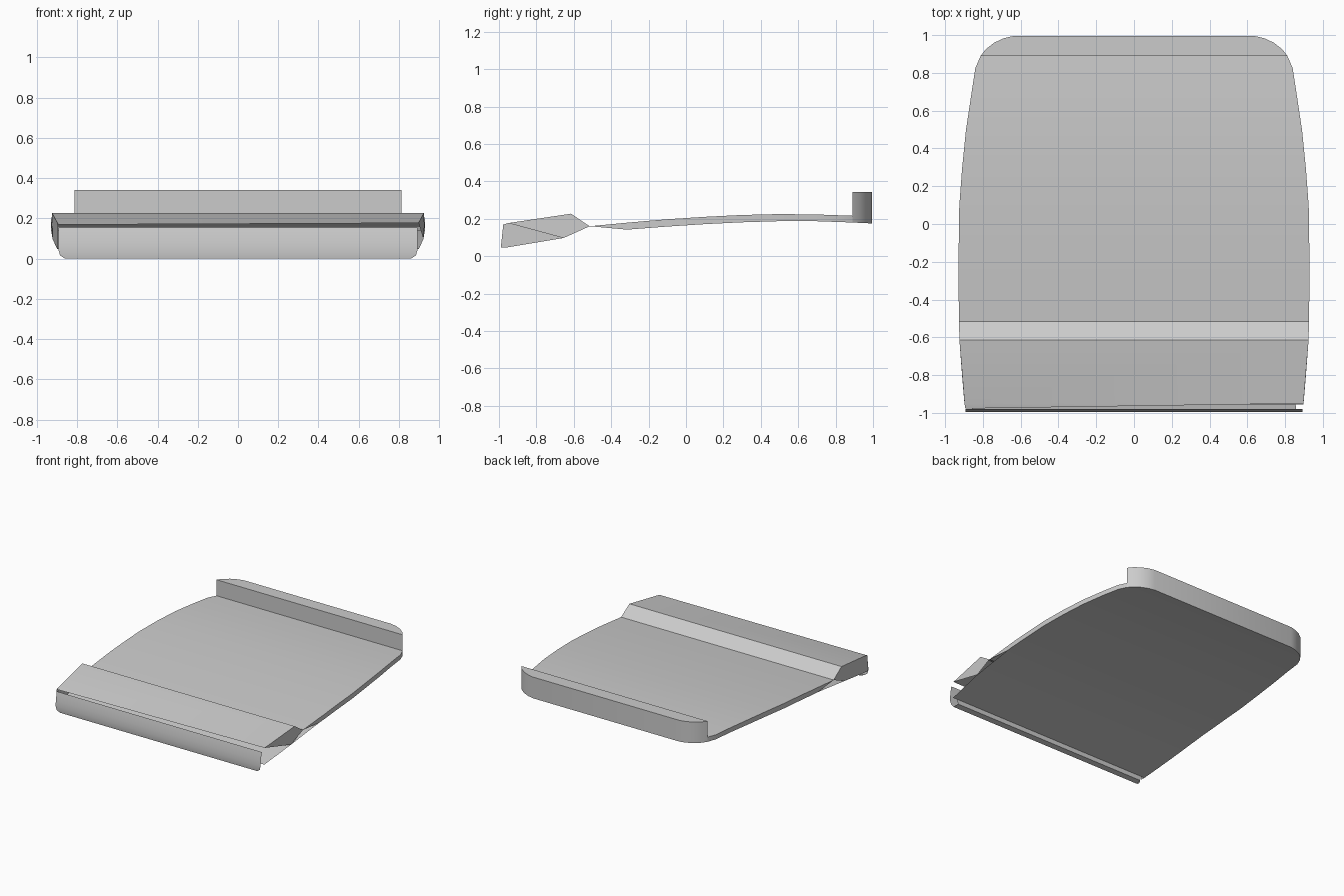
import bpy, bmesh, math

if "Cube" in bpy.data.objects:
    bpy.data.objects.remove(bpy.data.objects["Cube"])

# Outline half width and plate heights, as (y, value) curves
WIDTH = [(-1, .893), (-.8, .91), (-.6, .925), (-.25, .93), (.1, .925), (.3, .91), (.5, .89), (.7, .86),
         (.83, .84), (.895, .812), (.93, .785), (.965, .74), (.988, .69), (1, .64)]
TOP = [(-.51, .163), (-.3, .183), (-.1, .2), (.1, .213), (.3, .223), (.5, .228), (.7, .226), (.895, .219)]
BOTTOM = [(-.95, .05), (-.65, .10), (-.31, .145), (-.1, .161), (.1, .174), (.3, .184), (.5, .19), (.7, .19),
          (.895, .183), (1, .178)]


def curve(points, y):
    for (a, p), (b, q) in zip(points, points[1:]):
        if y <= b:
            return p + (q - p) * max(0, (y - a) / (b - a))
    return points[-1][1]


def width(y):
    return curve(WIDTH, y)


def make(name, build):
    bm = bmesh.new()
    build(lambda *pts: bm.faces.new([bm.verts.new(p) for p in pts]))
    bmesh.ops.remove_doubles(bm, verts=bm.verts, dist=.0005)
    mesh = bpy.data.meshes.new(name)
    bm.to_mesh(mesh)
    bm.free()
    obj = bpy.data.objects.new(name, mesh)
    bpy.context.collection.objects.link(obj)
    bpy.context.view_layer.objects.active = obj
    obj.select_set(True)
    bpy.ops.object.shade_smooth_by_angle(angle=math.radians(25))
    obj.select_set(False)


def sheet(face, rows, up=True):
    # rows of (y, z, half width) spanned from left to right
    for (y, z, w), (v, t, u) in zip(rows, rows[1:]):
        pts = [(-w, y, z), (w, y, z), (u, v, t), (-u, v, t)]
        face(*(pts if up else pts[::-1]))


def sides(face, lower, upper):
    # both side walls between a lower and an upper row list
    for (a, b), (c, d) in zip(zip(lower, lower[1:]), zip(upper, upper[1:])):
        for s in (1, -1):
            pts = [(s * w, y, z) for y, z, w in (a, b, d, c)]
            face(*pts[::s])


def rows(ys, height):
    return [(y, height(y), width(y)) for y in ys]


def plate(face):
    ys = [-.31, -.25, -.1, .1, .3, .5, .7, .83, .895]
    back = [y for y, _ in WIDTH if y >= .895]
    top = lambda y: curve(TOP, y)
    low = lambda y: curve(BOTTOM, y)
    sheet(face, rows([-.51] + ys, top))
    sheet(face, rows([-.95, -.8, -.65] + ys + back[1:], low), up=False)
    sides(face, rows(ys, low), rows(ys, top))
    # thin pointed start of the side walls
    for s in (1, -1):
        pts = [(s * width(y), y, z) for y, z in ((-.51, .163), (-.31, low(-.31)), (-.31, top(-.31)))]
        face(*pts[::s])
    # raised back rim
    rim = lambda y: .345
    sheet(face, rows(back, rim))
    sides(face, rows(back, low), rows(back, rim))
    sheet(face, [(.895, top(.895), .812), (.895, .345, .812)])
    sheet(face, [(1, .178, .64), (1, .345, .64)], up=False)


def wedge(face):
    w = width(-.95)
    sheet(face, [(-.945, .18, w), (-.61, .23, width(-.61)), (-.51, .163, width(-.51))])
    face((-w, -.945, .18), (-.893, -.972, .172), (w, -.945, .18))
    for s in (1, -1):
        pts = [(s * width(y), y, z) for y, z in
               ((-.945, .18), (-.65, .10), (-.51, .163), (-.61, .23))]
        face(*pts[::s])
    # the left end is closed down to the floor, the right end is open
    face(*[(-width(y), y, z) for y, z in
           ((-.945, .18), (-.972, .172), (-.985, .05), (-.95, .05), (-.65, .10))])


def front_wall(face):
    sheet(face, [(-.947, .05, .86), (-.945, .012, .855), (-.985, .003, .86), (-.988, .02, .885),
                 (-.99, .05, .893), (-.986, .09, .893), (-.98, .13, .893), (-.974, .157, .893)], up=True)


make("curved_plate_with_rim", plate)
make("front_wedge", wedge)
make("front_hook_wall", front_wall)

# Rest on the floor, centred front to back
for obj in bpy.data.objects:
    obj.location = (0, -.005 + .0, -.003)
